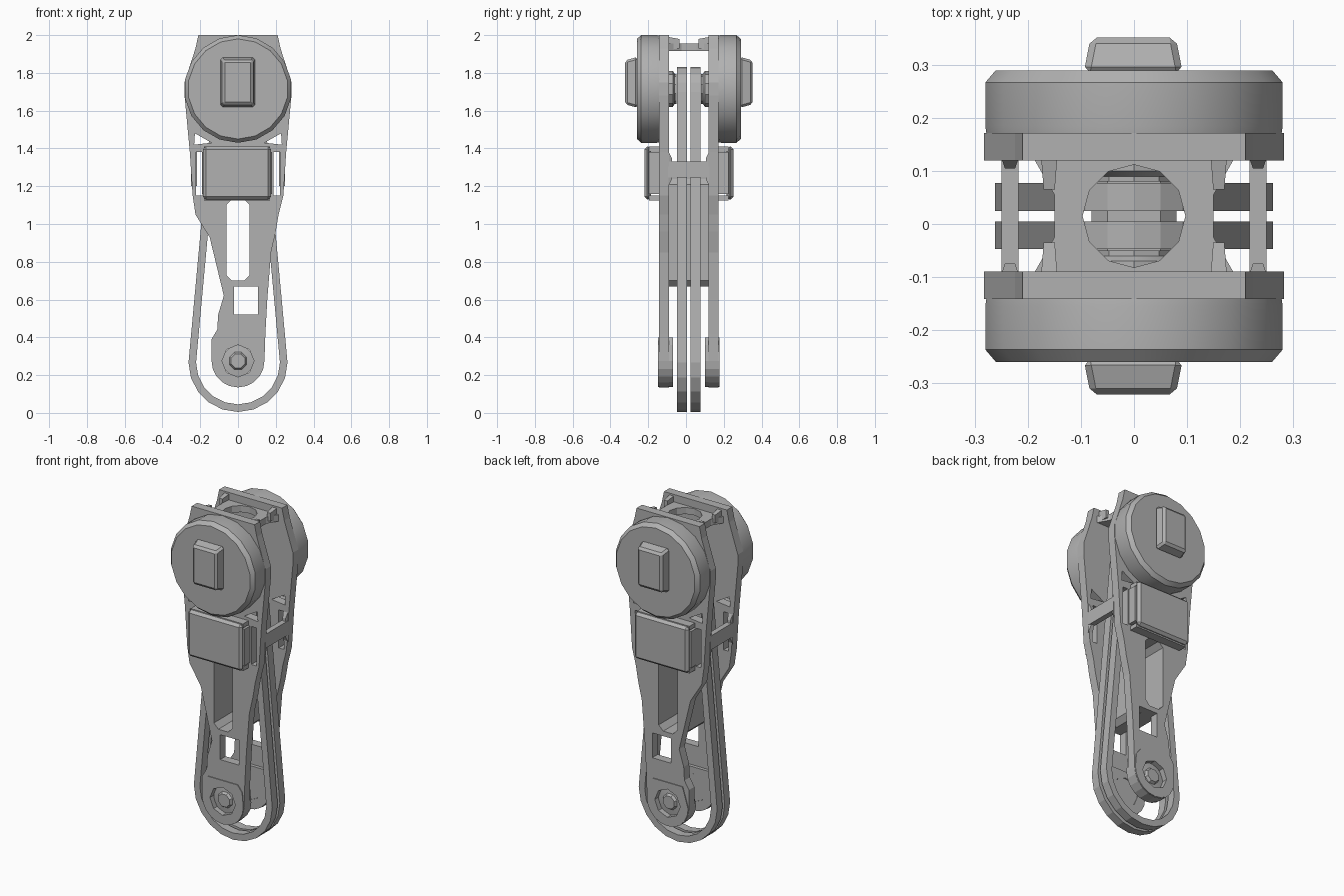
import bpy, bmesh, math
from mathutils import Matrix

if "Cube" in bpy.data.objects:
    bpy.data.objects.remove(bpy.data.objects["Cube"])

MID = 0.015      # depth of the symmetry plane
TOP = 1.715      # height of the motor axis
END = 0.275      # height of the lower axis
SHADE = (0.44, 0.44, 0.44, 1)

grey = bpy.data.materials.new("mid grey")
grey.use_nodes = True
grey.diffuse_color = SHADE
grey.node_tree.nodes["Principled BSDF"].inputs["Base Color"].default_value = SHADE


def add(name, mesh, smooth=False):
    ob = bpy.data.objects.new(name, mesh)
    bpy.context.collection.objects.link(ob)
    mesh.materials.clear()
    mesh.materials.append(grey)
    if smooth:
        bpy.ops.object.select_all(action='DESELECT')
        ob.select_set(True)
        bpy.context.view_layer.objects.active = ob
        bpy.ops.object.shade_smooth_by_angle(angle=math.radians(28))
    return ob


def sheet(name, outlines, y0, y1):
    """Extrude x-z outlines (first outer, then holes) between two depths."""
    cu = bpy.data.curves.new(name, 'CURVE')
    cu.dimensions, cu.fill_mode, cu.extrude = '2D', 'BOTH', abs(y1 - y0) / 2
    for pts in outlines:
        sp = cu.splines.new('POLY')
        sp.points.add(len(pts) - 1)
        for p, (x, z) in zip(sp.points, pts):
            p.co = (x, z, 0, 1)
        sp.use_cyclic_u = True
    tmp = bpy.data.objects.new(name + " curve", cu)
    bpy.context.collection.objects.link(tmp)
    deps = bpy.context.evaluated_depsgraph_get()
    mesh = bpy.data.meshes.new_from_object(tmp.evaluated_get(deps))
    bpy.data.objects.remove(tmp)
    mesh.transform(Matrix.Translation((0, (y0 + y1) / 2, 0)) @ Matrix.Rotation(math.pi / 2, 4, 'X'))
    for poly in mesh.polygons:
        poly.use_smooth = False
    return add(name, mesh)


def box(name, x, y, z, bevel=0, taper=1, side=0):
    """Box from ranges; the face toward depth `side` may be tapered."""
    bm = bmesh.new()
    bmesh.ops.create_cube(bm, size=1)
    for v in bm.verts:
        k = taper if v.co.y * side > 0 else 1
        v.co = [(a + b) / 2 + c * (b - a) * m
                for (a, b), c, m in zip((x, sorted(y), z), v.co, (k, 1, k))]
    if bevel:
        bmesh.ops.bevel(bm, geom=bm.edges[:], offset=bevel, segments=1, affect='EDGES')
    mesh = bpy.data.meshes.new(name)
    bm.to_mesh(mesh)
    bm.free()
    return add(name, mesh)


def lathe(name, profile, zc, side, n=18):
    """Spin (radius, depth) points about the y axis at height zc."""
    bm = bmesh.new()
    rings = [[bm.verts.new((r * math.cos(t), MID + side * d, zc + r * math.sin(t)))
              for t in (2 * math.pi * (i + .5) / n for i in range(n))] for r, d in profile]
    for a, b in zip(rings, rings[1:]):
        for i in range(n):
            j = (i + 1) % n
            bm.faces.new((a[i], a[j], b[j], b[i]))
    bm.faces.new(rings[0])
    bm.faces.new(rings[-1])
    bmesh.ops.recalc_face_normals(bm, faces=bm.faces)
    mesh = bpy.data.meshes.new(name)
    bm.to_mesh(mesh)
    bm.free()
    return add(name, mesh, True)


def arc(zc, r, a0, a1, n):
    return [(r * math.cos(math.radians(a0 + (a1 - a0) * i / n)),
             zc + r * math.sin(math.radians(a0 + (a1 - a0) * i / n))) for i in range(n + 1)]


def rect(x0, x1, z0, z1, c=0.0):
    if not c:
        return [(x0, z0), (x1, z0), (x1, z1), (x0, z1)]
    return [(x0 + c, z0), (x1 - c, z0), (x1, z0 + c), (x1, z1 - c),
            (x1 - c, z1), (x0 + c, z1), (x0, z1 - c), (x0, z0 + c)]


def flip(pts):
    return [(-x, z) for x, z in pts]


def loop(t):
    """Belt outline, inset by t."""
    return arc(.267, .262 - t, 180, 360, 10) + arc(1.7, .13 - t, 0, 180, 8)


# Side plate outline: broad head, waist, narrow shank and round foot
head = [(.21, 2), (.225, 1.93), (.283, 1.75), (.283, 1.68), (.255, 1.38), (.24, 1.15)]
plate = (flip(head) + [(-.225, 1.05), (-.15, .93), (-.075, .62), (-.105, .52), (-.11, .44), (-.14, .39)]
         + arc(END, .14, 180, 360, 10)
         + [(.145, .42), (.155, .6), (.175, .85), (.2, .96), (.215, 1.05)] + head[::-1])
slot = rect(-.062, .062, .7, 1.13, .03)
side_slot = rect(.188, .222, 1.15, 1.38)
gusset = [(.14, 1.43), (.232, 1.42), (.228, 1.48)]
holes = [slot, rect(-.02, .105, .52, .67), side_slot, flip(side_slot), gusset, flip(gusset),
         arc(END, .085, 0, 315, 7)]

for s, tag in ((-1, "front"), (1, "back")):
    def at(a, b):
        return MID + s * a, MID + s * b

    sheet(tag + " side plate", [plate] + holes, *at(.105, .157))
    # Lower bearing housing
    sheet(tag + " bearing housing", [arc(END, .138, 180, 360, 10) + [(.13, .36), (.1, .4), (-.1, .4)],
                                     arc(END, .085, 0, 315, 7)], *at(.085, .162))
    lathe(tag + " bearing", [(.088, .088), (.088, .13), (.05, .135), (.04, .15)], END, s, 8)
    # Motor with output block
    lathe(tag + " motor", [(.282, .15), (.285, .17), (.285, .252), (.265, .275)], TOP, s)
    box(tag + " motor block", (-.095, .092), at(.27, .337), (1.615, 1.885), .012, .86, s)
    lathe(tag + " motor hub", [(.08, .065), (.08, .075), (.095, .085), (.095, .11)], TOP, s, 10)
    # Controller housing
    box(tag + " controller cover", (-.185, .175), at(.2, .236), (1.13, 1.41), .015)
    box(tag + " controller core", (-.19, .18), at(.15, .21), (1.16, 1.38))
    for z in (1.125, 1.385):
        box(tag + " controller flange", (-.18, .17), at(.155, .21), (z, z + .025))
    # Drive belt and its pulley
    sheet(tag + " belt", [loop(0), loop(.04)], *at(.01, .062))
    lathe(tag + " pulley", [(.095, .012), (.095, .06)], 1.7, s, 10)

# Tunnel joining the slots of both plates
sheet("slot tunnel", [rect(-.08, .08, .67, 1.24, .03), slot], MID - .105, MID + .105)

# Side crossbars with flared ends
for s in (-1, 1):
    span = sorted((s * .218, s * .25))
    box("side crossbar", span, (MID - .11, MID + .11), (1.245, 1.33))
    for e in (-1, 1):
        box("crossbar flare", span, (MID + e * .09, MID + e * .108), (1.2, 1.385), 0, .6, -e)

# Top bridge with a round opening, raised toward the plates
bridge = sheet("top bridge", [[(-.19, -.11), (.19, -.11), (.15, -.04), (.15, .04), (.19, .11), (-.19, .11),
                               (-.15, .04), (-.15, -.04)], arc(0, .097, 0, 330, 11)], -.02, .02)
bridge.data.transform(Matrix.Translation((0, MID, 1.935)) @ Matrix.Rotation(-math.pi / 2, 4, 'X'))
for s in (-1, 1):
    for e in (-1, 1):
        box("bridge web", sorted((s * .145, s * .175)), (MID + e * .05, MID + e * .108), (1.92, 1.99), 0, .7, -e)
